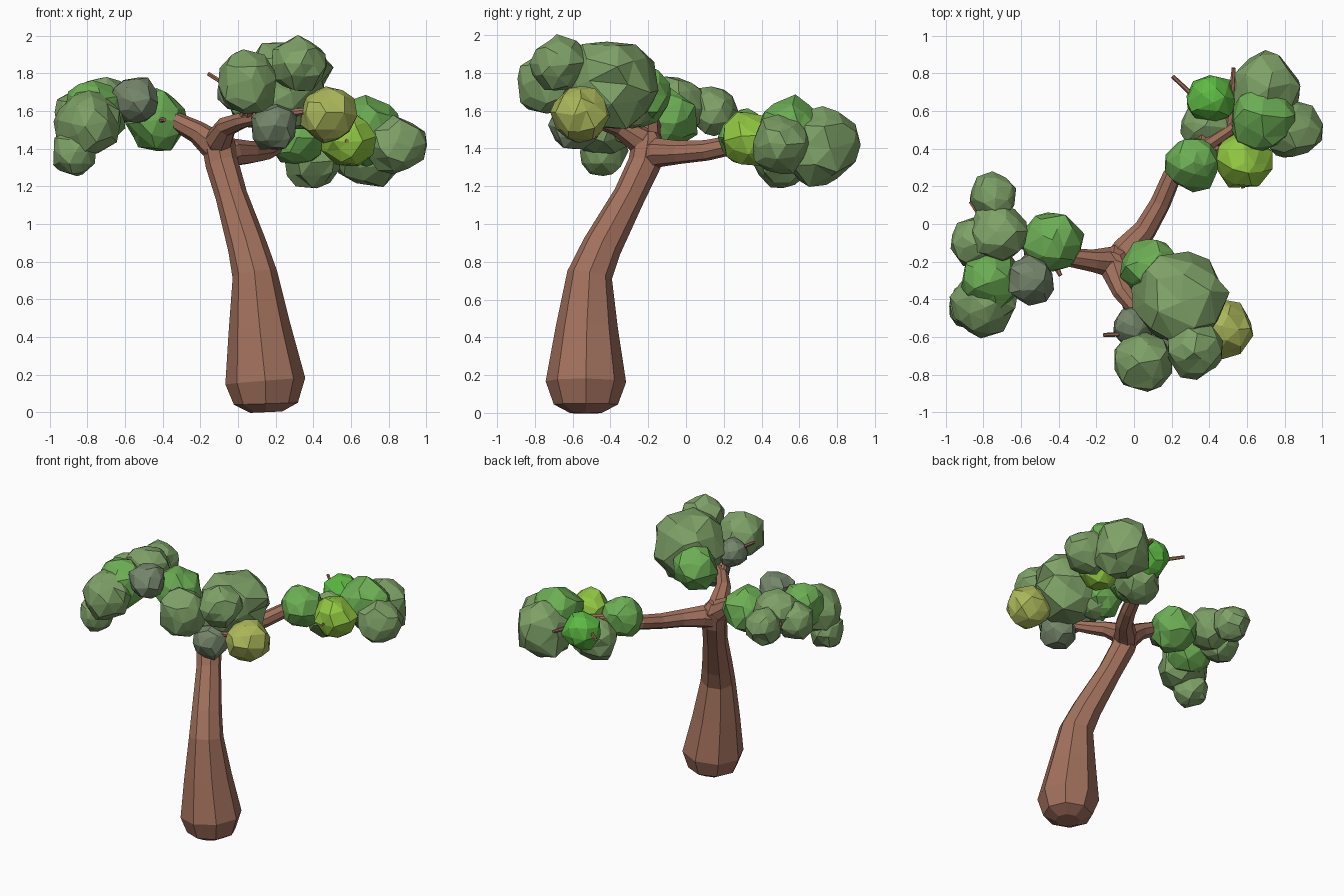
import bpy, bmesh, math, random
from mathutils import Vector

random.seed(11)


def material(name, r, g, b):
    # sRGB 0-255 to linear
    lin = [((c / 255 + 0.055) / 1.055) ** 2.4 for c in (r, g, b)]
    m = bpy.data.materials.new(name)
    m.diffuse_color = (*lin, 1)
    return m


BARK = material("bark_brown", 162, 113, 93)
DARK = material("leaf_green", 126, 161, 103)
MID = material("leaf_bright_green", 108, 174, 84)
VIVID = material("leaf_vivid_green", 92, 186, 66)
LIME = material("leaf_lime", 146, 200, 66)
OLIVE = material("leaf_olive_yellow", 172, 184, 90)
GREY = material("leaf_grey_green", 117, 134, 107)


def finish(name, bm, mat):
    bmesh.ops.recalc_face_normals(bm, faces=bm.faces)
    me = bpy.data.meshes.new(name)
    bm.to_mesh(me)
    bm.free()
    me.materials.append(mat)
    ob = bpy.data.objects.new(name, me)
    bpy.context.collection.objects.link(ob)


def tube(name, pts, sides=8):
    """Tapered faceted tube through (x, y, z, radius) points."""
    bm = bmesh.new()
    P = [Vector(p[:3]) for p in pts]
    d = (P[1] - P[0]).normalized()
    u = d.orthogonal().normalized()
    rings = []
    for i, p in enumerate(P):
        t = (P[min(i + 1, len(P) - 1)] - P[max(i - 1, 0)]).normalized()
        u = (u - t * u.dot(t)).normalized()
        v = t.cross(u)
        ang = [2 * math.pi * k / sides for k in range(sides)]
        rings.append([bm.verts.new(p + (u * math.cos(a) + v * math.sin(a)) * pts[i][3])
                      for a in ang])
    for a, b in zip(rings, rings[1:]):
        for k in range(sides):
            j = (k + 1) % sides
            bm.faces.new((a[k], a[j], b[j], b[k]))
    bm.faces.new(rings[0])
    bm.faces.new(rings[-1])
    finish(name, bm, BARK)


def leaf_clump(name, x, y, z, r, mat, rough):
    """Faceted ball with uneven corners."""
    bm = bmesh.new()
    bmesh.ops.create_icosphere(bm, subdivisions=2, radius=r)
    for v in bm.verts:
        n = v.co.normalized()
        v.co *= random.uniform(1 - rough * 1.1, 1 + rough)
        side = Vector([random.uniform(-1, 1) for _ in range(3)])
        v.co += (side - n * side.dot(n)) * r * rough * 1.5
        v.co += Vector((x, y, z))
    finish(name, bm, mat)


# Leaning trunk with a rounded foot
tube("trunk", [(0.15, -0.53, 0.0, 0.085), (0.148, -0.53, 0.045, 0.17),
               (0.145, -0.53, 0.165, 0.213), (0.115, -0.525, 0.45, 0.165),
               (0.09, -0.51, 0.73, 0.12), (0.05, -0.445, 0.88, 0.105),
               (-0.035, -0.30, 1.15, 0.085), (-0.085, -0.22, 1.32, 0.088),
               (-0.105, -0.20, 1.43, 0.088), (-0.11, -0.20, 1.485, 0.05)])

# Three main branches
tube("left_branch", [(-0.07, -0.22, 1.34, 0.07), (-0.14, -0.20, 1.43, 0.078),
                     (-0.22, -0.195, 1.49, 0.06), (-0.33, -0.18, 1.545, 0.05),
                     (-0.48, -0.12, 1.57, 0.04), (-0.72, -0.08, 1.58, 0.025)])
tube("back_branch", [(-0.11, -0.22, 1.35, 0.07), (-0.04, -0.14, 1.38, 0.078),
                     (0.06, -0.03, 1.38, 0.062), (0.14, 0.11, 1.39, 0.055),
                     (0.20, 0.25, 1.42, 0.052), (0.34, 0.39, 1.45, 0.045),
                     (0.52, 0.51, 1.46, 0.035), (0.70, 0.60, 1.47, 0.02)])
tube("front_branch", [(-0.10, -0.18, 1.37, 0.06), (-0.10, -0.25, 1.45, 0.075),
                      (-0.06, -0.36, 1.52, 0.055), (0.02, -0.46, 1.55, 0.045),
                      (0.14, -0.56, 1.575, 0.032), (0.40, -0.60, 1.605, 0.016)])

# Thin twigs poking through the leaves
twigs = [
    ((0.02, -0.46, 1.55), (0.06, -0.58, 1.66), (-0.16, -0.59, 1.80)),
    ((0.06, -0.52, 1.58), (0.09, -0.66, 1.70), (0.12, -0.725, 1.89)),
    ((0.36, 0.42, 1.46), (0.38, 0.62, 1.46), (0.205, 0.785, 1.49)),
    ((0.50, 0.50, 1.46), (0.52, 0.70, 1.46), (0.53, 0.83, 1.48)),
    ((0.40, 0.42, 1.45), (0.55, 0.34, 1.45), (0.58, 0.19, 1.44)),
    ((-0.42, -0.14, 1.56), (-0.42, -0.22, 1.55), (-0.39, -0.275, 1.555)),
    ((-0.50, -0.12, 1.57), (-0.70, -0.30, 1.57), (-0.82, -0.42, 1.50)),
    ((-0.70, -0.08, 1.58), (-0.80, 0.02, 1.62), (-0.87, 0.12, 1.62)),
]
for i, (a, b, c) in enumerate(twigs):
    tube(f"twig_{i + 1}", [(*a, 0.025), (*b, 0.016), (*c, 0.011)], 6)

# Leaf clumps: x, y, z, radius, colour
clumps = {
    "left_leaves": [
        (-0.43, -0.10, 1.55, 0.165, MID), (-0.75, 0.14, 1.60, 0.13, DARK),
        (-0.72, -0.05, 1.63, 0.155, DARK), (-0.85, -0.10, 1.58, 0.135, DARK),
        (-0.76, -0.30, 1.59, 0.17, MID),
        (-0.80, -0.43, 1.53, 0.175, DARK), (-0.87, -0.44, 1.38, 0.125, DARK),
        (-0.55, -0.30, 1.66, 0.13, GREY)],
    "front_leaves": [
        (0.25, -0.40, 1.74, 0.25, DARK), (0.05, -0.74, 1.75, 0.165, DARK),
        (0.32, -0.67, 1.85, 0.15, DARK), (0.475, -0.555, 1.58, 0.155, OLIVE),
        (0.09, -0.24, 1.68, 0.16, MID), (0.12, -0.27, 1.63, 0.13, DARK),
        (0.19, -0.59, 1.515, 0.13, GREY), (-0.01, -0.55, 1.70, 0.105, GREY)],
    "back_leaves": [
        (0.31, 0.32, 1.46, 0.15, MID), (0.58, 0.335, 1.45, 0.15, LIME),
        (0.84, 0.50, 1.42, 0.155, DARK), (0.41, 0.66, 1.45, 0.135, VIVID),
        (0.70, 0.71, 1.40, 0.205, DARK), (0.68, 0.56, 1.49, 0.18, MID),
        (0.40, 0.52, 1.345, 0.16, DARK)],
}
for name, parts in clumps.items():
    for i, (x, y, z, r, mat) in enumerate(parts):
        leaf_clump(f"{name}_{i + 1}", x, y, z, r, mat, 0.12 if r > 0.2 else 0.09)
